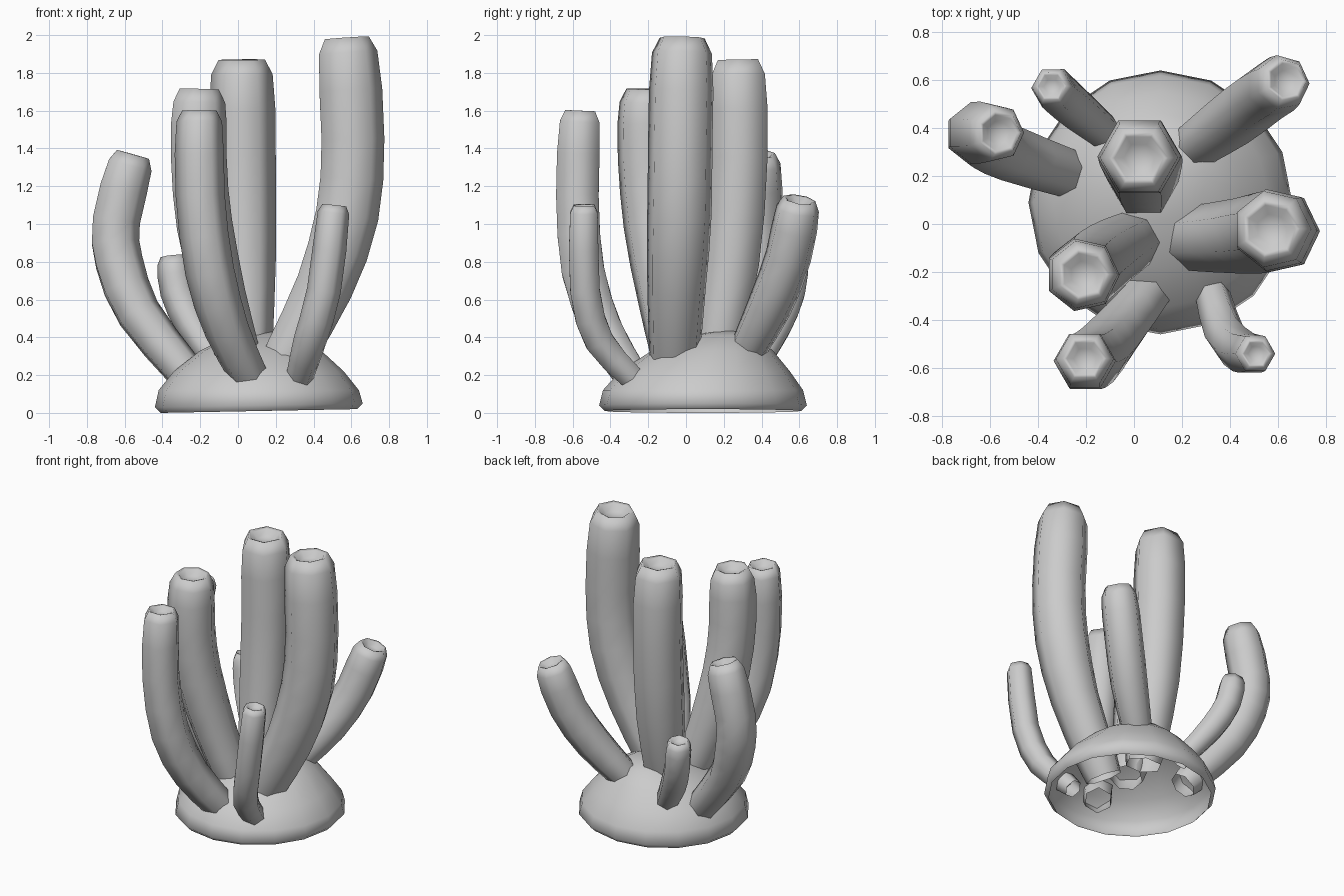
import bpy, bmesh, math
from mathutils import Vector

if "Cube" in bpy.data.objects:
    bpy.data.objects.remove(bpy.data.objects["Cube"])


def finish(bm, name):
    bmesh.ops.recalc_face_normals(bm, faces=bm.faces)
    me = bpy.data.meshes.new(name)
    bm.to_mesh(me)
    bm.free()
    for p in me.polygons:
        p.use_smooth = True
    ob = bpy.data.objects.new(name, me)
    bpy.context.collection.objects.link(ob)
    return ob


def bridge(bm, rings):
    for a, b in zip(rings, rings[1:]):
        n = len(a)
        for i in range(n):
            j = (i + 1) % n
            bm.faces.new((a[i], a[j], b[j], b[i]))


def cap(bm, ring, co):
    c = bm.verts.new(co)
    for i in range(len(ring)):
        bm.faces.new((ring[i], ring[(i + 1) % len(ring)], c))


def spline(p, i, t):
    # Catmull-Rom position on segment i
    p1, p2 = p[i], p[i + 1]
    p0 = p[i - 1] if i > 0 else 2 * p1 - p2
    p3 = p[i + 2] if i + 2 < len(p) else 2 * p2 - p1
    return 0.5 * (2 * p1 + (p2 - p0) * t + (2 * p0 - 5 * p1 + 4 * p2 - p3) * t * t
                  + (3 * p1 - p0 - 3 * p2 + p3) * t ** 3)


def tube(name, r, pts, sides=6, root=0.10):
    """Curved tube, open at its root, with a rounded rim and dimpled tip."""
    p = [Vector(q) for q in pts]
    p.insert(0, p[0] - (p[1] - p[0]).normalized() * root)   # root inside the mound
    path = [spline(p, i, t) for i in range(len(p) - 1) for t in (0, 0.5)] + [p[-1]]
    end = (path[-1] - path[-2]).normalized()
    tip = path[-1]
    path[-1] = tip - end * r * 0.45
    bm = bmesh.new()
    rings = []

    def ring(c, tan, rad):
        u = (Vector((1, 0, 0)) - tan * tan.x).normalized()
        v = tan.cross(u)
        rings.append([bm.verts.new(c + rad * (u * math.cos(a) + v * math.sin(a)))
                      for a in (math.tau * k / sides for k in range(sides))])

    n = len(path) - 1
    for i, c in enumerate(path):
        tan = (path[min(i + 1, n)] - path[max(i - 1, 0)]).normalized()
        s = 0.68 + 0.32 * min(1, i / n / 0.55)
        if i == n:
            tan, s = end, 0.93
        ring(c, tan, r * s)
    for back, s in ((0.0, 0.70), (0.04, 0.58), (0.25, 0.36)):
        ring(tip - end * r * back, end, r * s)
    bridge(bm, rings)
    cap(bm, rings[-1], tip - end * r * 0.28)
    return finish(bm, name)


# Hollow mound, open underneath: (radius, z, centre x, centre y)
bm = bmesh.new()
rings = []
for r, z, cx, cy in ((0.52, 0.01, 0.11, 0.09), (0.55, 0.04, 0.11, 0.09),
                     (0.53, 0.12, 0.11, 0.09), (0.45, 0.22, 0.11, 0.10),
                     (0.32, 0.33, 0.12, 0.14), (0.17, 0.41, 0.13, 0.19)):
    rings.append([])
    for k in range(16):
        a = math.tau * k / 16
        dz = 0.01 * math.cos(a) if z < 0.1 else 0
        rings[-1].append(bm.verts.new((cx + r * math.cos(a), cy + r * math.sin(a), z + dz)))
bridge(bm, rings)
cap(bm, rings[-1], (0.13, 0.22, 0.44))
finish(bm, "mound_base")

# Tall tubes
tube("tall_right_tube", 0.175, [(0.27, -0.06, 0.32), (0.45, -0.05, 0.67), (0.57, -0.035, 1.05),
                                (0.60, -0.03, 1.45), (0.57, -0.02, 1.985)], 7, 0.16)
tube("tall_centre_tube", 0.175, [(0.04, 0.17, 0.38), (0.03, 0.24, 0.8), (0.025, 0.28, 1.35),
                                 (0.02, 0.275, 1.87)], 6, 0.15)
tube("tall_left_tube", 0.155, [(-0.01, -0.07, 0.33), (-0.10, -0.12, 0.62), (-0.185, -0.18, 1.0),
                               (-0.215, -0.21, 1.35), (-0.21, -0.21, 1.715)], 7)

# Outer tubes
tube("front_left_tube", 0.13, [(0.05, -0.3, 0.21), (-0.06, -0.44, 0.44), (-0.15, -0.545, 0.75),
                               (-0.2, -0.575, 1.15), (-0.205, -0.56, 1.6)])
tube("front_right_tube", 0.09, [(0.33, -0.3, 0.2), (0.38, -0.46, 0.38), (0.455, -0.535, 0.65),
                                (0.51, -0.54, 1.1)])
tube("left_tube", 0.132, [(-0.3, 0.22, 0.24), (-0.53, 0.3, 0.53), (-0.635, 0.36, 0.8),
                          (-0.65, 0.38, 1.02), (-0.56, 0.38, 1.37)], 7)
tube("back_left_tube", 0.092, [(-0.13, 0.39, 0.29), (-0.24, 0.48, 0.46), (-0.32, 0.55, 0.64),
                               (-0.345, 0.575, 0.83)])
tube("back_right_tube", 0.125, [(0.27, 0.34, 0.36), (0.41, 0.44, 0.56), (0.54, 0.54, 0.82),
                                (0.635, 0.6, 1.13)], 7)
